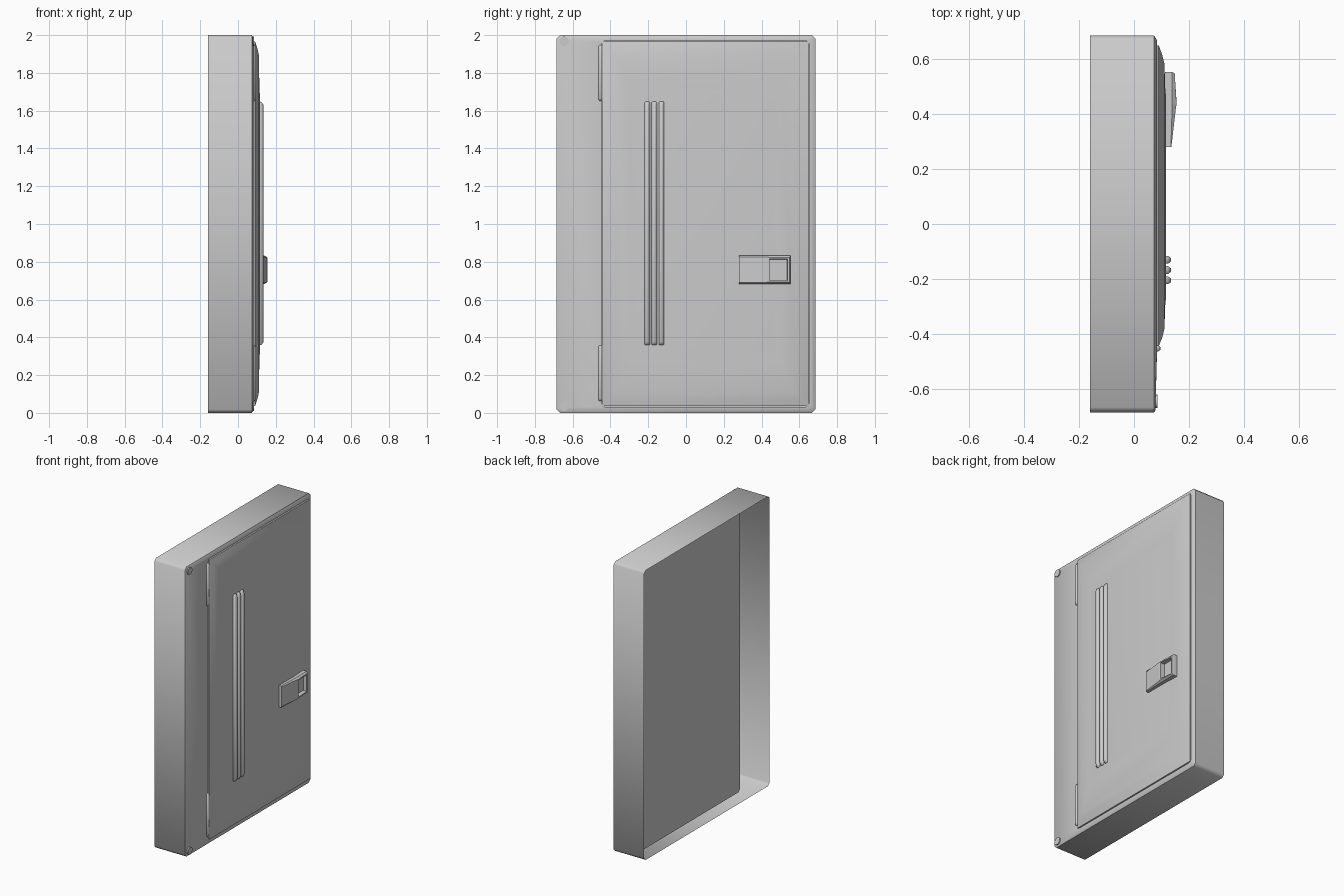
import bpy, math


def ring_at(x, y0, y1, z0, z1, c):
    """Rectangle (cut corners when c > 0), anticlockwise seen from +x; x may slope along y."""
    xa, xb = x if isinstance(x, tuple) else (x, x)
    if c:
        pts = [(y0 + c, z0), (y1 - c, z0), (y1, z0 + c), (y1, z1 - c),
               (y1 - c, z1), (y0 + c, z1), (y0, z1 - c), (y0, z0 + c)]
    else:
        pts = [(y0, z0), (y1, z0), (y1, z1), (y0, z1)]
    return [(xa + (xb - xa) * (y - y0) / (y1 - y0), y, z) for y, z in pts]


def stack(name, rings, c=0.0, smooth=30):
    """Skin a stack of rings, capped at the last ring and open at the first."""
    verts = []
    for r in rings:
        verts += ring_at(*r, c)
    n = len(verts) // len(rings)
    faces = [(k * n + i, k * n + (i + 1) % n, (k + 1) * n + (i + 1) % n, (k + 1) * n + i)
             for k in range(len(rings) - 1) for i in range(n)]
    faces.append(tuple(range(len(verts) - n, len(verts))))
    me = bpy.data.meshes.new(name)
    me.from_pydata(verts, [], faces)
    ob = bpy.data.objects.new(name, me)
    bpy.context.collection.objects.link(ob)
    finish(ob, smooth)
    return ob


def finish(ob, angle):
    bpy.ops.object.select_all(action='DESELECT')
    ob.select_set(True)
    bpy.context.view_layer.objects.active = ob
    bpy.ops.object.shade_smooth_by_angle(angle=math.radians(angle))


# Open-backed housing: outer walls, front frame, then a pocket behind the door
stack("housing", [(-0.16, -0.685, 0.685, 0, 2),
                  (0.073, -0.685, 0.685, 0, 2),
                  (0.078, -0.678, 0.678, 0.007, 1.993),
                  (0.084, -0.455, 0.667, 0.018, 1.982),
                  (0.084, -0.448, 0.654, 0.032, 1.971),
                  (-0.10, -0.448, 0.654, 0.032, 1.971)], c=0.018, smooth=46)

# Door pressed outward in shallow slopes
stack("door", [(0.074, -0.444, 0.650, 0.036, 1.967),
               (0.090, -0.444, 0.650, 0.036, 1.967),
               (0.102, -0.415, 0.617, 0.070, 1.932),
               (0.111, -0.380, 0.582, 0.110, 1.892),
               (0.113, -0.300, 0.500, 0.270, 1.735),
               (0.117, -0.265, 0.460, 0.345, 1.660)])

# Three vertical ribs
for i in range(3):
    y = -0.205 + 0.0375 * i
    stack("rib_%d" % (i + 1), [(0.113, y - 0.014, y + 0.014, 0.357, 1.649),
                               (0.124, y - 0.014, y + 0.014, 0.360, 1.646),
                               (0.135, y - 0.006, y + 0.006, 0.375, 1.631)], c=0.005, smooth=60)

# Latch: sloping thumb plate and recessed frame
stack("latch_plate", [(0.112, 0.28, 0.436, 0.683, 0.832),
                      ((0.134, 0.139), 0.28, 0.436, 0.683, 0.832),
                      ((0.136, 0.154), 0.281, 0.436, 0.690, 0.825)])
stack("latch_frame", [(0.112, 0.43, 0.552, 0.683, 0.832),
                      (0.139, 0.43, 0.552, 0.683, 0.832),
                      ((0.155, 0.148), 0.43, 0.548, 0.692, 0.823),
                      ((0.155, 0.148), 0.441, 0.537, 0.700, 0.815),
                      (0.124, 0.443, 0.535, 0.702, 0.813)])

# Hinge barrels with tapered ends
for name, z0, z1 in (("lower_hinge", 0.062, 0.357), ("upper_hinge", 1.652, 1.947)):
    stack(name, [(0.076, -0.463, -0.442, z0, z1),
                 (0.088, -0.463, -0.442, z0, z1),
                 (0.096, -0.458, -0.447, z0 + 0.012, z1 - 0.012)], c=0.005, smooth=60)

# Screw heads
for name, z in (("lower_screw", 0.035), ("upper_screw", 1.967)):
    bpy.ops.mesh.primitive_cylinder_add(vertices=16, radius=0.025, depth=0.010,
                                        location=(0.081, -0.645, z),
                                        rotation=(0, math.pi / 2, 0))
    screw = bpy.context.object
    screw.name = name
    finish(screw, 30)
